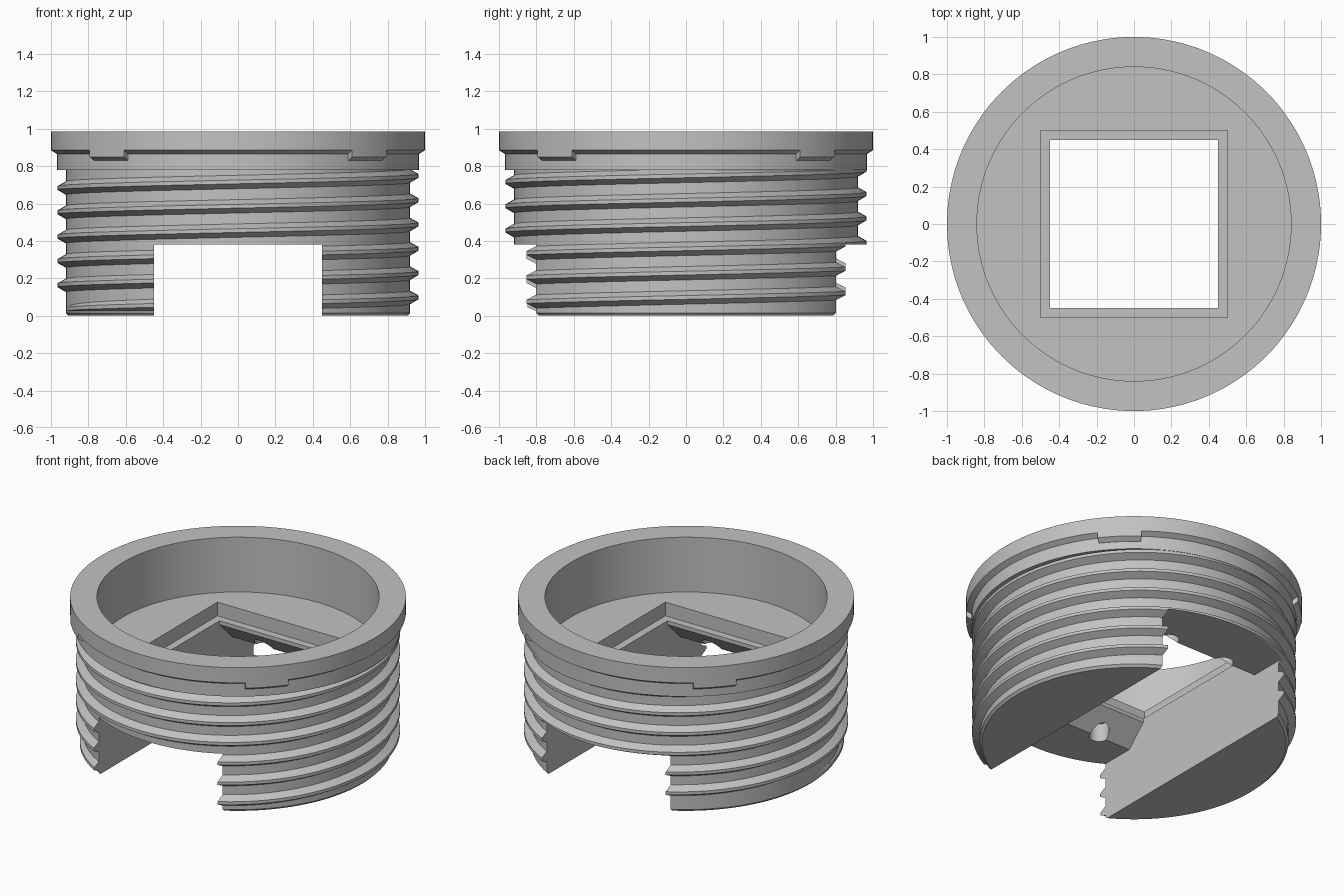
import bpy, bmesh
from math import pi, cos, sin, radians
from mathutils import Matrix, Vector

if "Cube" in bpy.data.objects:
    bpy.data.objects.remove(bpy.data.objects["Cube"], do_unlink=True)

SEGMENTS = 144
PITCH = 0.13

grey = bpy.data.materials.new("plain grey")
grey.use_nodes = True
grey.diffuse_color = (0.54, 0.54, 0.54, 1)
grey.node_tree.nodes["Principled BSDF"].inputs["Base Color"].default_value = grey.diffuse_color


def finish(bm, name):
    bmesh.ops.remove_doubles(bm, verts=bm.verts, dist=1e-5)
    bmesh.ops.recalc_face_normals(bm, faces=bm.faces)
    mesh = bpy.data.meshes.new(name)
    bm.to_mesh(mesh)
    bm.free()
    mesh.materials.append(grey)
    obj = bpy.data.objects.new(name, mesh)
    bpy.context.collection.objects.link(obj)
    return obj


def lathe(name, profile):
    bm = bmesh.new()
    verts = [bm.verts.new((r, 0, z)) for r, z in profile]
    edges = [bm.edges.new(pair) for pair in zip(verts, verts[1:])]
    bmesh.ops.spin(bm, geom=verts + edges, cent=(0, 0, 0), axis=(0, 0, 1),
                   angle=2 * pi, steps=SEGMENTS)
    return finish(bm, name)


def sweep(name, rings):
    """Skin a row of matching closed cross-sections and cap both ends."""
    bm = bmesh.new()
    rows = [[bm.verts.new(p) for p in ring] for ring in rings]
    n = len(rows[0])
    for a, b in zip(rows, rows[1:]):
        for i in range(n):
            j = (i + 1) % n
            bm.faces.new((a[i], a[j], b[j], b[i]))
    bm.faces.new(rows[0])
    bm.faces.new(rows[-1])
    return finish(bm, name)


def polar(angle, r, z):
    return Vector((r * cos(angle), r * sin(angle), z))


def cut(obj, cutter):
    mod = obj.modifiers.new("cut", 'BOOLEAN')
    mod.operation = 'DIFFERENCE'
    mod.solver = 'EXACT'
    mod.object = cutter
    bpy.context.view_layer.objects.active = obj
    bpy.ops.object.modifier_apply(modifier=mod.name)


# Body: bottom chamfer, wall, collar, flange and round top recess
body = lathe("threaded_body", [
    (0, 0), (0.905, 0), (0.92, 0.015), (0.92, 0.78), (0.968, 0.78), (0.968, 0.865),
    (1, 0.885), (1, 0.985), (0.84, 0.985), (0.84, 0.625), (0, 0.625)])

# Screw thread: a ridge climbing counter-clockwise, fading in at the bottom
rings = []
for i in range(int(5.9 * SEGMENTS)):
    turn = i / SEGMENTS
    angle = pi + turn * 2 * pi
    z = 0.035 + PITCH * turn
    crest = 0.918 + 0.047 * min(1, turn * 5)
    section = [(0.9, -0.05), (crest, -0.012), (crest, 0.008), (0.9, 0.045)]
    rings.append([polar(angle, r, max(z + dz, 0.016)) for r, dz in section])
thread = sweep("screw_thread", rings)

# Cross channel with sloped edges leading into the square opening
half = [(1.2, -0.1), (1.2, 0.38), (0.58, 0.38), (0.45, 0.51), (0.45, 0.7)]
outline = half + [(-y, z) for y, z in reversed(half)]
channel = sweep("channel_cutter", [[(x, y, z) for y, z in outline] for x in (-0.45, 0.45)])

# Square ledge around the opening
square = [(-0.5, -0.5), (0.5, -0.5), (0.5, 0.5), (-0.5, 0.5)]
ledge = sweep("ledge_cutter", [[(x, y, z) for x, y in square] for z in (0.535, 0.7)])

# Four blind screw holes in the channel ceiling
bm = bmesh.new()
for sx in (-1, 1):
    for sy in (-1, 1):
        bmesh.ops.create_cone(bm, cap_ends=True, segments=32, radius1=0.06, radius2=0.06,
                              depth=0.2, matrix=Matrix.Translation((sx * 0.21, sy * 0.575, 0.4)))
holes = finish(bm, "hole_cutter")

for cutter in (channel, ledge, holes):
    cut(body, cutter)
cut(thread, channel)
for cutter in (channel, ledge, holes):
    bpy.data.objects.remove(cutter, do_unlink=True)

# Four locking tabs under the flange, on the diagonals
tabs = []
tab_section = [(0.95, 0.83), (0.97, 0.83), (1, 0.85), (1, 0.886), (0.95, 0.886)]
for k in range(4):
    angles = [radians(90 * k + 37.5 + 2.5 * s) for s in range(7)]
    tabs.append(sweep(f"flange_tab_{k + 1}",
                      [[polar(a, r, z) for r, z in tab_section] for a in angles]))

# Smooth the round walls while keeping hard edges crisp
bpy.ops.object.select_all(action='DESELECT')
for obj in [body, thread] + tabs:
    obj.select_set(True)
bpy.context.view_layer.objects.active = body
bpy.ops.object.shade_smooth_by_angle(angle=radians(25))
